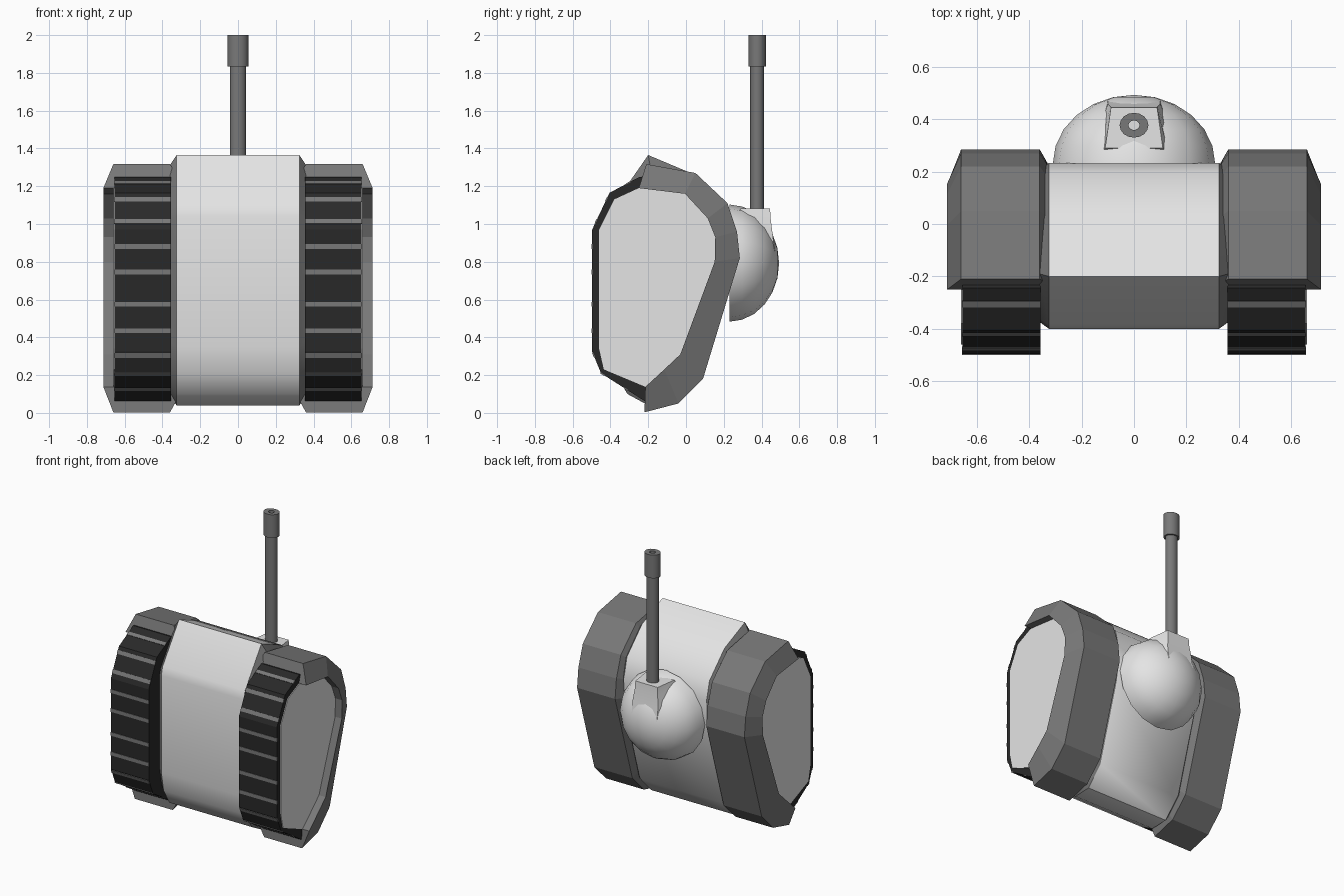
import bpy, bmesh, math
from mathutils import Vector, Matrix

if "Cube" in bpy.data.objects:
    bpy.data.objects.remove(bpy.data.objects["Cube"])


def mat(name, v):
    m = bpy.data.materials.new(name)
    m.diffuse_color = (v, v, v, 1)
    m.use_nodes = True
    m.node_tree.nodes["Principled BSDF"].inputs["Base Color"].default_value = m.diffuse_color
    return m


LIGHT = mat("light grey", 0.78)
DARK = mat("dark grey", 0.19)
BLACK = mat("track black", 0.022)


def finish(name, bm, mats, angle=None):
    bmesh.ops.recalc_face_normals(bm, faces=bm.faces[:])
    me = bpy.data.meshes.new(name)
    bm.to_mesh(me)
    bm.free()
    for m in mats:
        me.materials.append(m)
    ob = bpy.data.objects.new(name, me)
    bpy.context.collection.objects.link(ob)
    if angle:
        bpy.ops.object.select_all(action='DESELECT')
        ob.select_set(True)
        bpy.context.view_layer.objects.active = ob
        bpy.ops.object.shade_smooth_by_angle(angle=math.radians(angle))
    return ob


def loft(rings, closed=False):
    """Join equal rings of points; cap the ends, or close the loft on itself."""
    bm = bmesh.new()
    vr = [[bm.verts.new(p) for p in r] for r in rings]
    n, k = len(vr), len(vr[0])
    for i in range(n if closed else n - 1):
        a, b = vr[i], vr[(i + 1) % n]
        for j in range(k):
            bm.faces.new((a[j], a[(j + 1) % k], b[(j + 1) % k], b[j]))
    if not closed:
        bm.faces.new(vr[0])
        bm.faces.new(vr[-1])
    return bm


def prism(profile, x0, x1):
    return loft([[(x, y, z) for y, z in profile] for x in (x0, x1)])


# profiles as (y, z)
HULL = [(-.2, 1.365), (-.385, 1.1), (-.4, 1.04), (-.4, .35), (-.375, .21), (-.31, .1),
        (-.2, .04), (-.07, .045), (.05, .17), (.215, .72), (.233, .85), (.233, .97),
        (.2, 1.1), (.03, 1.268)]
OUTER = [(-.21, 1.317), (.05, 1.27), (.22, 1.11), (.27, .96), (.285, .82),
         (.09, .18), (-.04, .05), (-.22, .003)]
INNER = [(-.25, 1.19), (-.005, 1.16), (.115, 1.03), (.155, .93), (.152, .80),
         (-.03, .31), (-.115, .23), (-.215, .138)]
PANEL = INNER + [(-.435, .23), (-.46, .34), (-.46, .97), (-.38, 1.13)]
FRONT = [(-.215, .06), (-.45, .21), (-.497, .325), (-.497, .97), (-.405, 1.165), (-.245, 1.25)]
TRACK = FRONT + [(0, 1.2), (.15, 1.05), (.19, .93), (.185, .8), (0, .29), (-.1, .17)]


# hull: light centre, dark chamfered flanks
def hull_ring(x, s):
    return [(x, -.08 + (y + .08) * s, .7 + (z - .7) * s) for y, z in HULL]


bm = loft([hull_ring(-.36, .92), hull_ring(-.325, 1), hull_ring(.325, 1), hull_ring(.36, .92)])
for f in bm.faces:
    f.material_index = 0 if abs(f.calc_center_median().x) < .1 else 1
finish("hull", bm, [LIGHT, DARK], 35)

for s, side in ((1, "right"), (-1, "left")):
    # running gear and side panel
    finish("track_" + side, prism(TRACK, s * .356, s * .655), [BLACK])
    finish("side_panel_" + side, prism(PANEL, s * .65, s * .66), [LIGHT])

    # grey bars between the track pads
    for i, z in enumerate((.125, .205, .305, .435, .575, .745, .88, 1.013, 1.13, 1.218)):
        for (ya, za), (yb, zb) in zip(FRONT, FRONT[1:]):
            if za <= z <= zb:
                t = Vector((yb - ya, zb - za)).normalized()
                n = Vector((-t.y, t.x))
                c = Vector((ya + (yb - ya) * (z - za) / (zb - za), z))
                q = [c + t * a * .013 + n * b * .003
                     for a, b in ((-1, -1), (1, -1), (1, 1), (-1, 1))]
                finish(f"track_bar_{side}_{i}", prism(q, s * .357, s * .656), [DARK])
                break

    # fender wrapping the top, back and bottom of the track
    rings = []
    for (yo, zo), (yi, zi) in zip(OUTER, INNER):
        m = Vector((yo, zo)).lerp(Vector((yi, zi)), .45)
        rings.append([(s * .326, m.x, m.y), (s * .36, yo, zo), (s * .66, yo, zo),
                      (s * .713, yi, zi), (s * .655, yi, zi), (s * .326, yi, zi)])
    finish("fender_" + side, loft(rings), [DARK])

# half-dome turret on the back
bm = bmesh.new()
bmesh.ops.create_uvsphere(bm, u_segments=16, v_segments=12, radius=1)
bmesh.ops.transform(bm, verts=bm.verts[:], matrix=Matrix.Translation((0, .23, .793))
                    @ Matrix.Diagonal((.31, .263, .31, 1)) @ Matrix.Rotation(math.pi / 2, 4, 'X'))
cut = bmesh.ops.bisect_plane(bm, geom=bm.verts[:] + bm.edges[:] + bm.faces[:], dist=1e-4,
                             plane_co=(0, .23, 0), plane_no=(0, -1, 0), clear_outer=True)
bmesh.ops.holes_fill(bm, edges=[e for e in bm.edges if e.is_boundary])
finish("turret_dome", bm, [LIGHT], 40)

# gun mount flaring out of the dome: z, inner y, outer y, inner half width, outer half width
mount = [(.83, .24, .474, .2, .1), (.95, .245, .458, .17, .1),
         (1.03, .26, .448, .135, .09), (1.083, .29, .445, .11, .088)]
finish("gun_mount", loft([[(-wi, a, z), (wi, a, z), (wo, b, z), (-wo, b, z)]
                          for z, a, b, wi, wo in mount]), [LIGHT], 40)


# barrel and muzzle as open tubes, slightly oval
def tube(name, r, hole, z0, z1):
    rings = [[(rad * math.cos(a), .377 + .86 * rad * math.sin(a), z)
              for a in (math.tau * i / 16 for i in range(16))]
             for rad, z in ((hole, z0), (r, z0), (r, z1), (hole, z1))]
    finish(name, loft(rings, closed=True), [DARK], 40)


tube("barrel", .043, .021, 1.07, 1.86)
tube("muzzle", .055, .021, 1.835, 2.0)
